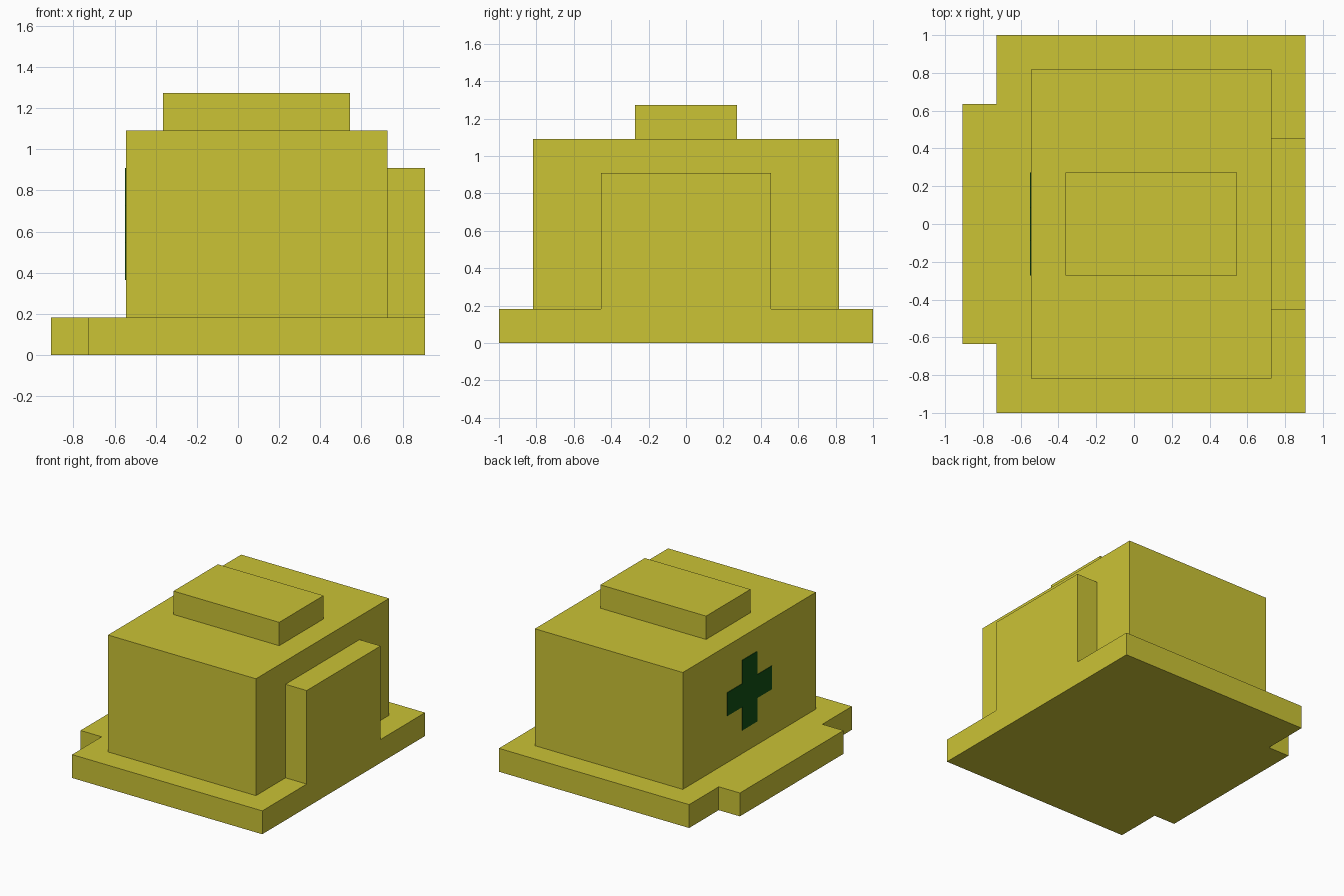
import bpy, bmesh
from mathutils import Vector

if "Cube" in bpy.data.objects:
    bpy.data.objects.remove(bpy.data.objects["Cube"])

U = 1 / 11  # the model sits on a grid of 1/11 unit


def material(name, rgb):
    m = bpy.data.materials.new(name)
    m.diffuse_color = (*rgb, 1)
    m.use_nodes = True
    m.node_tree.nodes["Principled BSDF"].inputs["Base Color"].default_value = m.diffuse_color
    return m


YELLOW = material("mustard yellow", (0.597, 0.546, 0.036))
GREEN = material("dark green", (0.006, 0.078, 0.0075))


def prism(name, outline, direction, mat):
    """Extrude a flat outline along a direction into a closed solid."""
    bm = bmesh.new()
    near = [bm.verts.new(p) for p in outline]
    far = [bm.verts.new(Vector(p) + Vector(direction)) for p in outline]
    bm.faces.new(near)
    bm.faces.new(far[::-1])
    for i in range(len(near)):
        bm.faces.new((near[i - 1], far[i - 1], far[i], near[i]))
    bmesh.ops.recalc_face_normals(bm, faces=bm.faces[:])
    mesh = bpy.data.meshes.new(name)
    bm.to_mesh(mesh)
    bm.free()
    mesh.materials.append(mat)
    ob = bpy.data.objects.new(name, mesh)
    bpy.context.collection.objects.link(ob)
    return ob


def block(name, x0, x1, half_y, z0, z1):
    """Box given in grid steps, symmetric in y."""
    pts = [(x0, -half_y), (x1, -half_y), (x1, half_y), (x0, half_y)]
    return prism(name, [(x * U, y * U, z0 * U) for x, y in pts], (0, 0, (z1 - z0) * U), YELLOW)


# Base plate with the step tab on the left
half = [(10, 11), (-8, 11), (-8, 7), (-10, 7)]
plan = half + [(x, -y) for x, y in reversed(half)]
prism("base_plate", [(x * U, y * U, 0) for x, y in plan], (0, 0, 2 * U), YELLOW)

# Main body, roof block and side panel
block("body", -6, 8, 9, 2, 12)
block("roof_block", -4, 6, 3, 12, 14)
block("side_panel", 8, 10, 5, 2, 10)

# Green cross on the left wall: one corner turned four times
cross = []
corner = [(3, -1), (3, 1), (1, 1)]
for _ in range(4):
    cross += corner
    corner = [(-b, a) for a, b in corner]
prism("cross_emblem", [(-6 * U, a * U, (7 + b) * U) for a, b in cross], (-0.004, 0, 0), GREEN)
